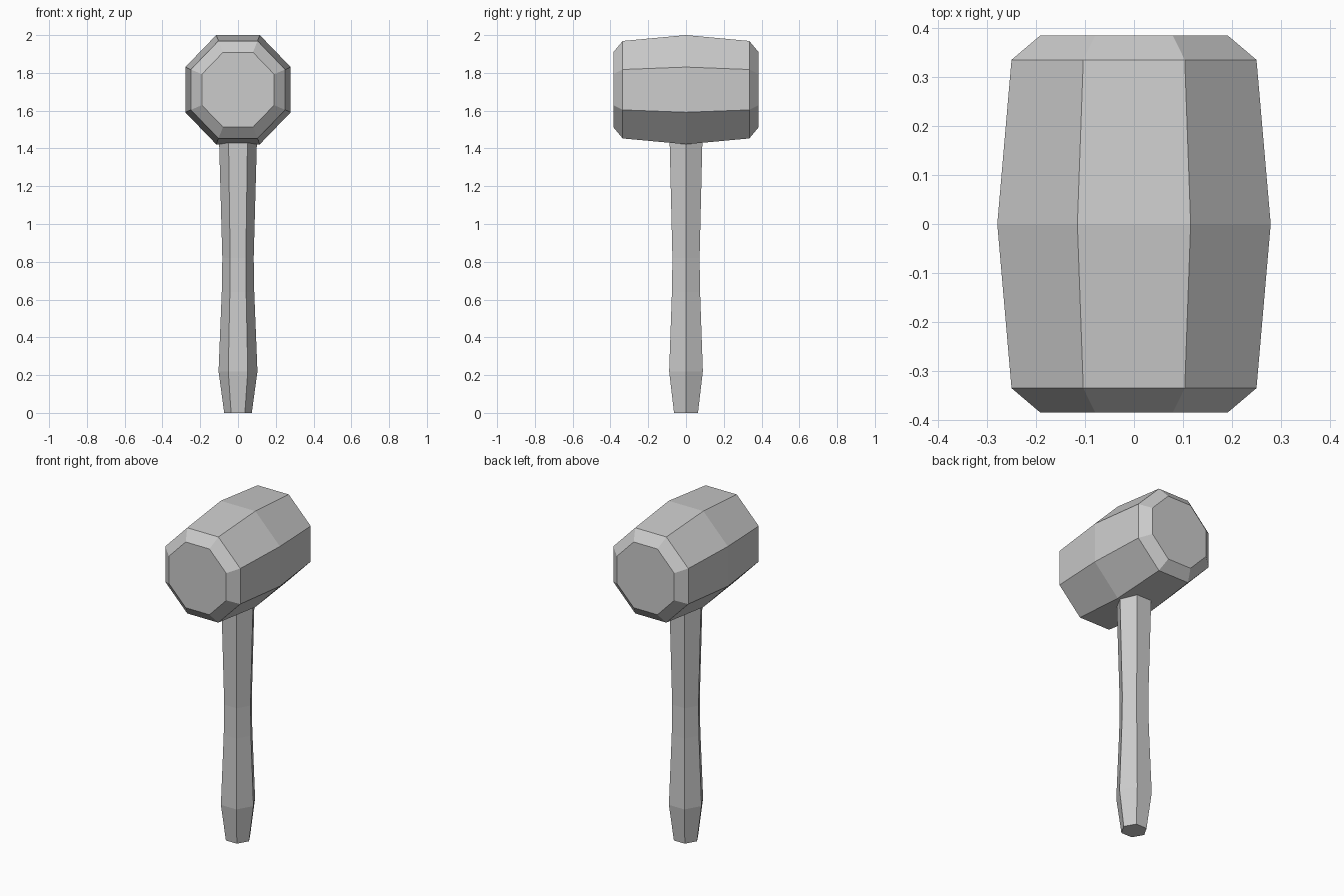
import bpy, bmesh
from math import cos, sin, pi

if "Cube" in bpy.data.objects:
    bpy.data.objects.remove(bpy.data.objects["Cube"])


def loft(name, rings):
    """Skin a list of equal-sized point rings and cap both ends."""
    bm = bmesh.new()
    loops = [[bm.verts.new(p) for p in ring] for ring in rings]
    n = len(loops[0])
    for a, b in zip(loops, loops[1:]):
        for i in range(n):
            j = (i + 1) % n
            bm.faces.new((a[i], a[j], b[j], b[i]))
    bm.faces.new(loops[0])
    bm.faces.new(loops[-1])
    bmesh.ops.recalc_face_normals(bm, faces=bm.faces)
    mesh = bpy.data.meshes.new(name)
    bm.to_mesh(mesh)
    bm.free()
    obj = bpy.data.objects.new(name, mesh)
    bpy.context.collection.objects.link(obj)
    return obj


# Hexagonal handle: height, radius
handle_profile = [(0, 0.073), (0.22, 0.103), (0.64, 0.086),
                  (0.82, 0.083), (1.47, 0.101)]
loft("handle", [[(r * cos(i * pi / 3), r * sin(i * pi / 3), z)
                 for i in range(6)] for z, r in handle_profile])

# Octagonal barrel head: y position, half width, half height
head_profile = [(-0.385, 0.191, 0.198), (-0.335, 0.25, 0.258), (0, 0.279, 0.289),
                (0.335, 0.25, 0.258), (0.385, 0.191, 0.198)]
k = 1 / cos(pi / 8)
loft("mallet_head", [[(w * k * cos((i + 0.5) * pi / 4), y,
                       1.711 + h * k * sin((i + 0.5) * pi / 4))
                      for i in range(8)] for y, w, h in head_profile])
